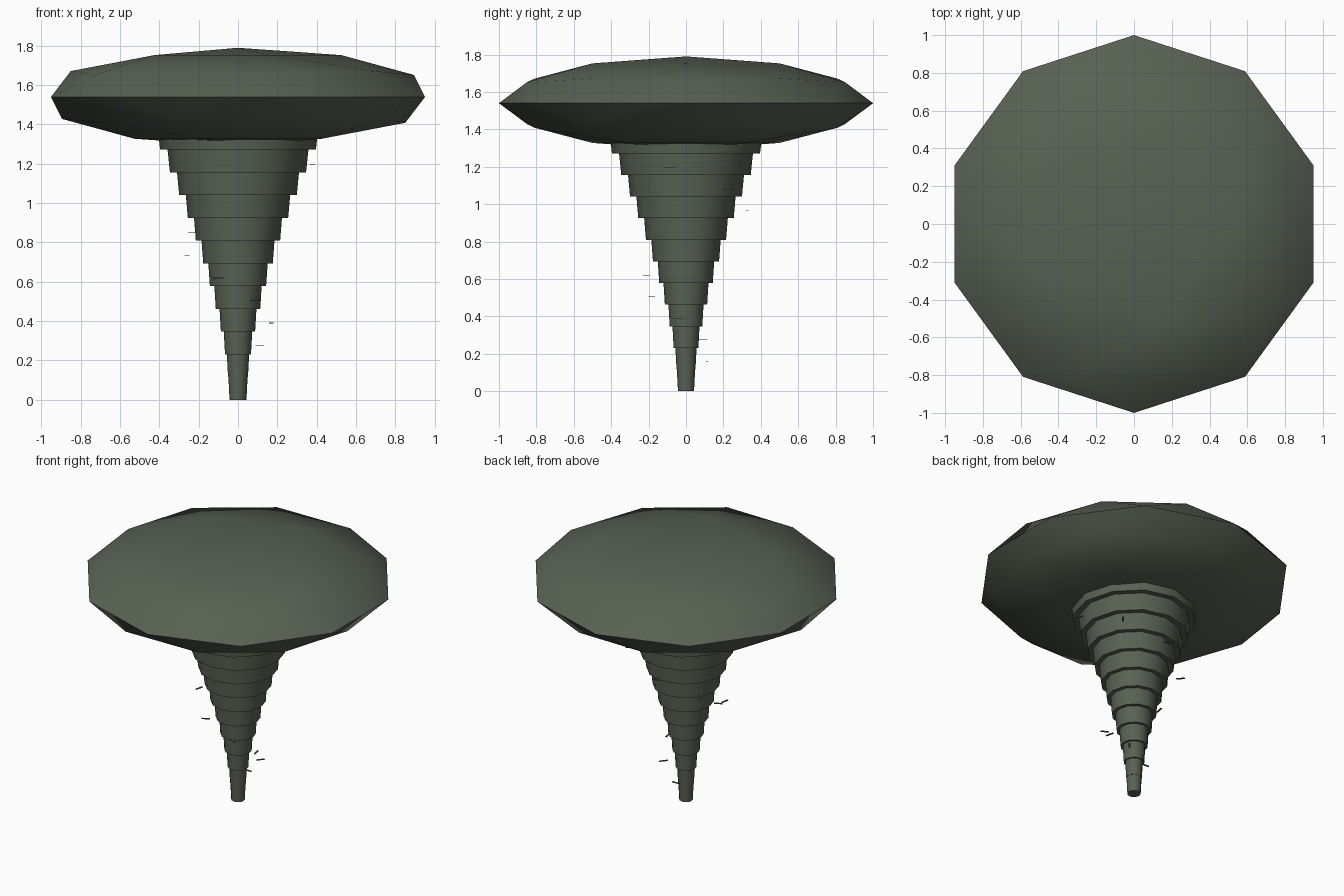
import bpy
import math

if "Cube" in bpy.data.objects:
    bpy.data.objects.remove(bpy.data.objects["Cube"])

# Single colour for the whole model
moss = bpy.data.materials.new("dark moss green")
moss.diffuse_color = (0.098, 0.120, 0.087, 1)
moss.use_nodes = True
moss.node_tree.nodes["Principled BSDF"].inputs["Base Color"].default_value = moss.diffuse_color


def finish(name, smooth=True):
    """Name the active object, colour it and smooth it between sharp edges."""
    ob = bpy.context.object
    ob.name = name
    ob.data.materials.append(moss)
    if smooth:
        bpy.ops.object.transform_apply(location=False, rotation=True, scale=True)
        bpy.ops.object.shade_smooth_by_angle(angle=math.radians(35))
    return ob


# Trunk: stacked flaring tiers, each wider than the one below
TIERS = 12
STEP = 0.1156
for k in range(TIERS):
    r = 0.043 + 0.353 * (k / (TIERS - 1)) ** 1.6
    bpy.ops.mesh.primitive_cone_add(
        vertices=12, radius1=r, radius2=r * 1.02 + 0.005, depth=STEP,
        location=(0, 0, (k + 0.5) * STEP))
    finish(f"trunk_tier_{k + 1}")

# Cap: flattened icosphere
bpy.ops.mesh.primitive_ico_sphere_add(subdivisions=2, radius=1, location=(0, 0, 1.54))
bpy.context.object.scale = (1, 1, 0.25)
finish("cap")

# Small flat flakes spiralling up around the trunk, seven per turn
for k in range(10):
    a = 2 * math.pi * k / 7
    r = 0.112 + 0.0307 * k
    bpy.ops.mesh.primitive_cube_add(
        size=1, location=(r * math.sin(a), r * math.cos(a), 0.16 + 0.115 * k),
        rotation=(0, 0, a))
    bpy.context.object.scale = (0.055, 0.012, 0.004)
    finish(f"flake_{k + 1}", smooth=False)
